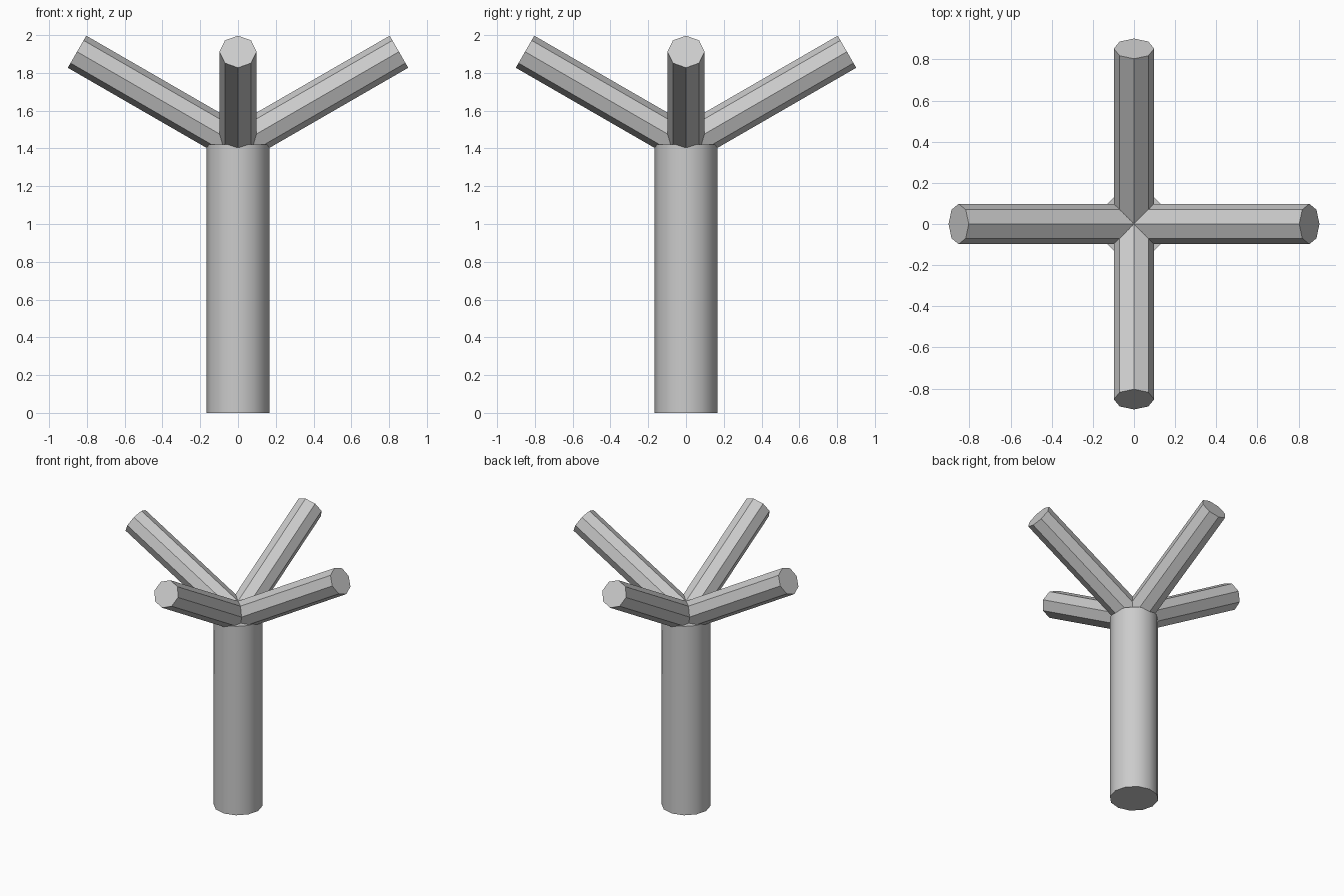
import bpy
import math
from mathutils import Vector

default = bpy.data.objects.get("Cube")
if default:
    bpy.data.objects.remove(default, do_unlink=True)

TRUNK_RADIUS, TRUNK_HEIGHT = 0.167, 1.42
BRANCH_RADIUS, BRANCH_LENGTH = 0.098, 0.984
BRANCH_RISE = math.radians(30)

# One plain grey for the whole model
grey = bpy.data.materials.new("light_grey")
grey.use_nodes = True
colour = (0.6, 0.6, 0.6, 1)
grey.diffuse_color = colour
grey.node_tree.nodes["Principled BSDF"].inputs["Base Color"].default_value = colour


def cylinder(name, sides, radius, length, location, rotation=(0, 0, 0)):
    bpy.ops.mesh.primitive_cylinder_add(
        vertices=sides, radius=radius, depth=length,
        location=location, rotation=rotation)
    obj = bpy.context.object
    obj.name = name
    obj.data.materials.append(grey)
    return obj


# Trunk: twelve sides, smooth round the wall with a sharp rim
cylinder("trunk", 12, TRUNK_RADIUS, TRUNK_HEIGHT, (0, 0, TRUNK_HEIGHT / 2))
bpy.ops.object.shade_smooth_by_angle(angle=math.radians(35))

# Branches: four flat-sided octagonal bars rising from the trunk's top centre
base = Vector((0, 0, TRUNK_HEIGHT))
for index, side in enumerate(("left", "back", "right", "front")):
    turn = index * math.pi / 2
    direction = Vector((math.cos(turn) * math.cos(BRANCH_RISE),
                        math.sin(turn) * math.cos(BRANCH_RISE),
                        math.sin(BRANCH_RISE)))
    cylinder(side + "_branch", 8, BRANCH_RADIUS, BRANCH_LENGTH,
             base + direction * BRANCH_LENGTH / 2,
             (0, math.pi / 2 - BRANCH_RISE, turn))
